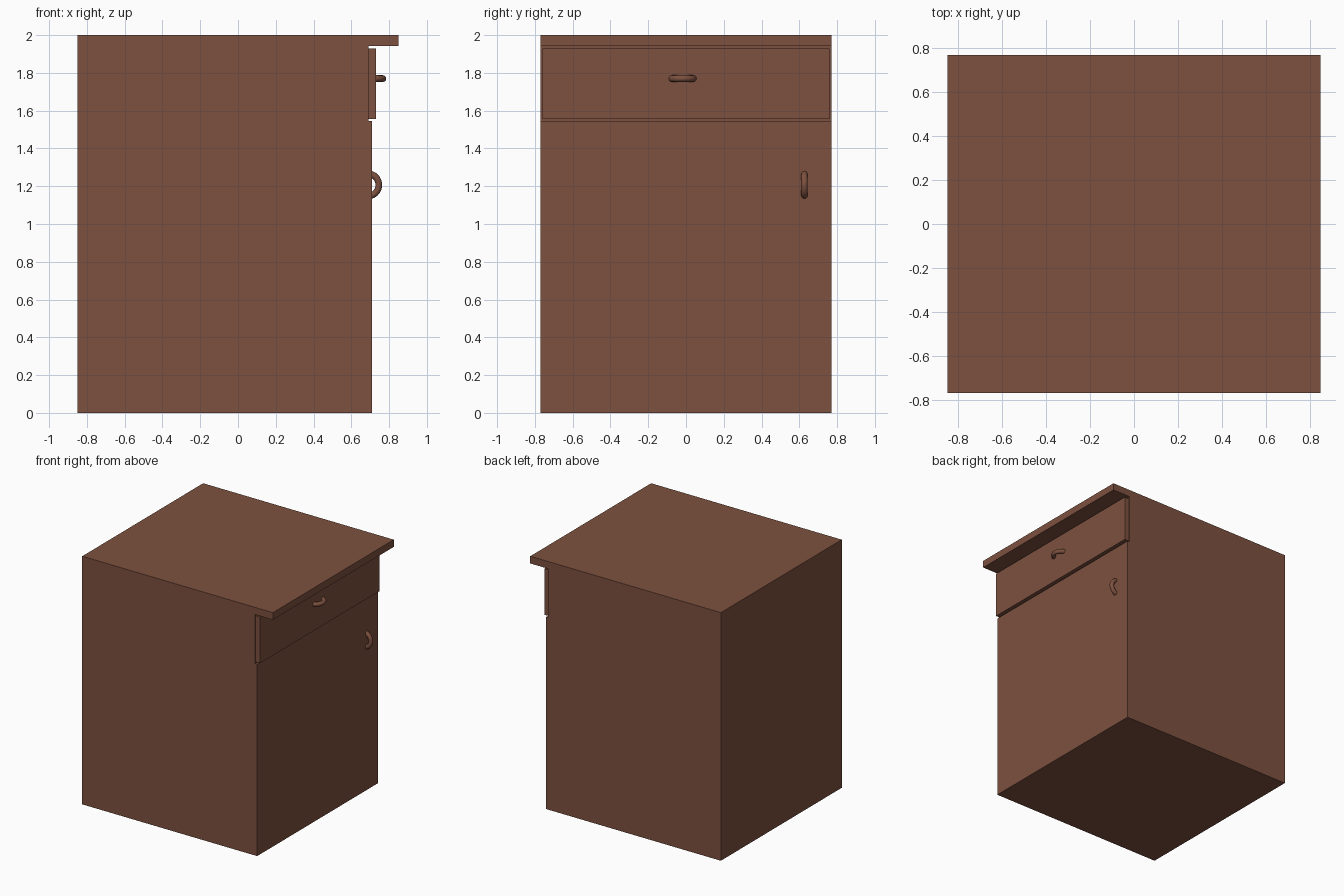
import bpy, bmesh, math
from mathutils import Matrix, Vector

if "Cube" in bpy.data.objects:
    bpy.data.objects.remove(bpy.data.objects["Cube"])

wood = bpy.data.materials.new("brown_wood")
wood.diffuse_color = (0.205, 0.082, 0.05, 1)
wood.use_nodes = True
wood.node_tree.nodes["Principled BSDF"].inputs["Base Color"].default_value = wood.diffuse_color


def add_object(name, bm):
    bmesh.ops.recalc_face_normals(bm, faces=bm.faces)
    mesh = bpy.data.meshes.new(name)
    bm.to_mesh(mesh)
    bm.free()
    mesh.materials.append(wood)
    obj = bpy.data.objects.new(name, mesh)
    bpy.context.collection.objects.link(obj)
    return obj


def handle(name, location, vertical, radius=0.0595, tube=0.0175, steps=20, sides=12):
    # Bow of round bar bulging towards +x, ends sunk into the panel
    bm = bmesh.new()
    rings = []
    for i in range(steps + 1):
        a = math.radians(-90 + 180 * i / steps)
        out = Vector((math.cos(a), math.sin(a), 0))
        ring = []
        for j in range(sides):
            b = math.tau * j / sides
            p = out * (radius + tube * math.cos(b)) + Vector((0, 0, tube * math.sin(b)))
            ring.append(bm.verts.new(p))
        rings.append(ring)
    for r, s in zip(rings, rings[1:]):
        for j in range(sides):
            k = (j + 1) % sides
            bm.faces.new((r[j], r[k], s[k], s[j]))
    bm.faces.new(rings[0])
    bm.faces.new(rings[-1])
    if vertical:
        bm.transform(Matrix.Rotation(math.pi / 2, 4, 'X'))
    obj = add_object(name, bm)
    obj.location = location
    for p in obj.data.polygons:
        p.use_smooth = len(p.vertices) == 4
    return obj


# Cabinet body: side profile with recessed drawer bay and overhanging top
profile = [(-0.85, 0), (0.71, 0), (0.71, 1.546), (0.69, 1.546),
           (0.69, 1.942), (0.85, 1.942), (0.85, 2), (-0.85, 2)]
bm = bmesh.new()
face = bm.faces.new([bm.verts.new((x, -0.77, z)) for x, z in profile])
ext = bmesh.ops.extrude_face_region(bm, geom=[face], use_keep_orig=True)
bmesh.ops.translate(bm, vec=(0, 1.54, 0),
                    verts=[v for v in ext["geom"] if isinstance(v, bmesh.types.BMVert)])
add_object("cabinet_body", bm)

# Drawer front
bm = bmesh.new()
bmesh.ops.create_cube(bm, size=1, matrix=Matrix.LocRotScale(
    (0.71, 0, 1.7425), None, (0.04, 1.522, 0.371)))
add_object("drawer_front", bm)

# Handles
handle("drawer_handle", (0.708, -0.018, 1.77), False)
handle("door_handle", (0.686, 0.627, 1.207), True)
